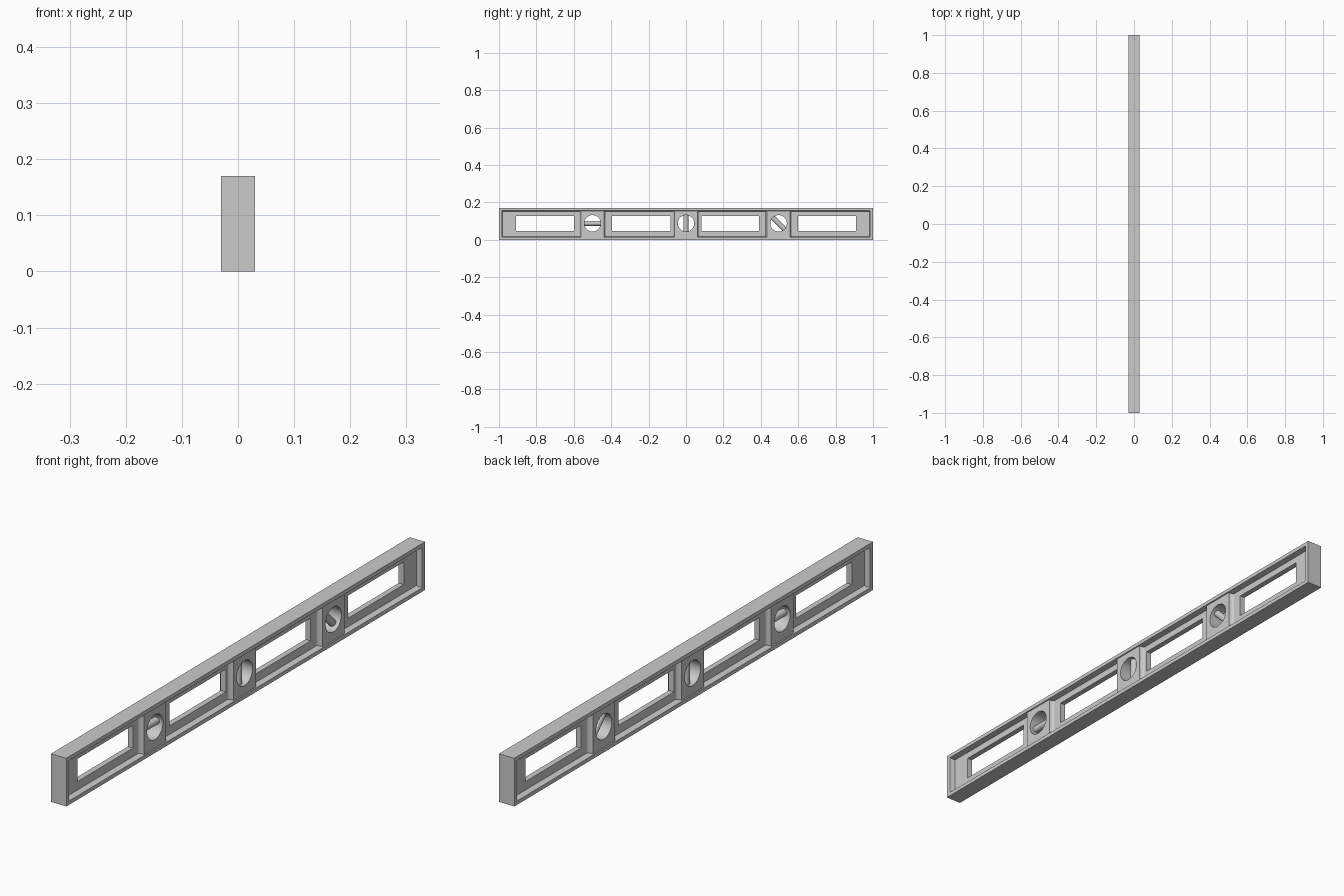
import bpy, bmesh
from math import pi, cos, sin
from mathutils import Matrix, Vector

if "Cube" in bpy.data.objects:
    bpy.data.objects.remove(bpy.data.objects["Cube"])

ZC = 0.088  # vial centre height


def prism(bm, loop_a, loop_b):
    """Closed solid between two matching point loops."""
    a = [bm.verts.new(p) for p in loop_a]
    b = [bm.verts.new(p) for p in loop_b]
    bm.faces.new(a)
    bm.faces.new(b[::-1])
    for i in range(len(a)):
        j = (i + 1) % len(a)
        bm.faces.new((a[i], b[i], b[j], a[j]))


def box(bm, x0, x1, y0, y1, z0, z1):
    loops = [[(x, y0, z0), (x, y1, z0), (x, y1, z1), (x, y0, z1)] for x in (x0, x1)]
    prism(bm, *loops)


def rod(bm, centre, axis, radius, length, sides):
    rot = Vector((0, 0, 1)).rotation_difference(Vector(axis)).to_matrix().to_4x4()
    bmesh.ops.create_cone(bm, cap_ends=True, segments=sides, radius1=radius, radius2=radius,
                          depth=length, matrix=Matrix.Translation(centre) @ rot)


def finish(bm, name):
    bmesh.ops.recalc_face_normals(bm, faces=bm.faces)
    me = bpy.data.meshes.new(name)
    bm.to_mesh(me)
    bm.free()
    ob = bpy.data.objects.new(name, me)
    bpy.context.collection.objects.link(ob)
    return ob


def cut(ob, cutter):
    cutter.hide_render = True
    cutter.hide_set(True)
    m = ob.modifiers.new("cut", 'BOOLEAN')
    m.object = cutter
    m.solver = 'EXACT'


def smooth(ob):
    bpy.ops.object.select_all(action='DESELECT')
    ob.select_set(True)
    bpy.context.view_layer.objects.active = ob
    bpy.ops.object.shade_smooth_by_angle(angle=0.6)


# I-beam body: bar with recessed sides (slightly sloped rim walls) and four slots
bm = bmesh.new()
box(bm, -0.03, 0.03, -1, 1, 0, 0.17)
body = finish(bm, "level_body")

bm = bmesh.new()
for s in (-1, 1):
    def rim(x, inset):
        y, z0, z1 = 0.985 - inset, 0.013 + inset, 0.157 - inset
        return [(s * x, -y, z0), (s * x, y, z0), (s * x, y, z1), (s * x, -y, z1)]
    prism(bm, rim(0.01, 0.005), rim(0.034, 0))
cut(body, finish(bm, "recess_cutter"))

bm = bmesh.new()
for y0, y1 in ((-0.91, -0.60), (-0.395, -0.082), (0.082, 0.39), (0.60, 0.91)):
    box(bm, -0.05, 0.05, y0, y1, 0.048, 0.128)
cut(body, finish(bm, "slot_cutter"))

# Vial windows: flared block with round hole and a vial across it
vials = (("level", -0.50, (0, 1, 0)),
         ("plumb", 0.0, (0, 0, 1)),
         ("diagonal", 0.495, (0, 1, -1)))

bm = bmesh.new()
for _, y, _ in vials:
    rod(bm, (0, y, ZC), (1, 0, 0), 0.044, 0.2, 48)
holes = finish(bm, "window_cutter")
cut(body, holes)

for name, y, axis in vials:
    bm = bmesh.new()
    # plan profile with concave flare from the web up to the flat face
    half = [(0.026 - 0.018 * sin(t * pi / 8), 0.078 - 0.016 * cos(t * pi / 8)) for t in range(5)]
    side = half + [(-x, d) for x, d in half[::-1]]
    plan = side + [(-x, -d) for x, d in side]
    prism(bm, [(x, y + d, 0.012) for x, d in plan], [(x, y + d, 0.158) for x, d in plan])
    block = finish(bm, name + "_vial_block")
    cut(block, holes)
    smooth(block)

    bm = bmesh.new()
    rod(bm, (0, y, ZC), axis, 0.013, 0.094, 24)
    smooth(finish(bm, name + "_vial"))
